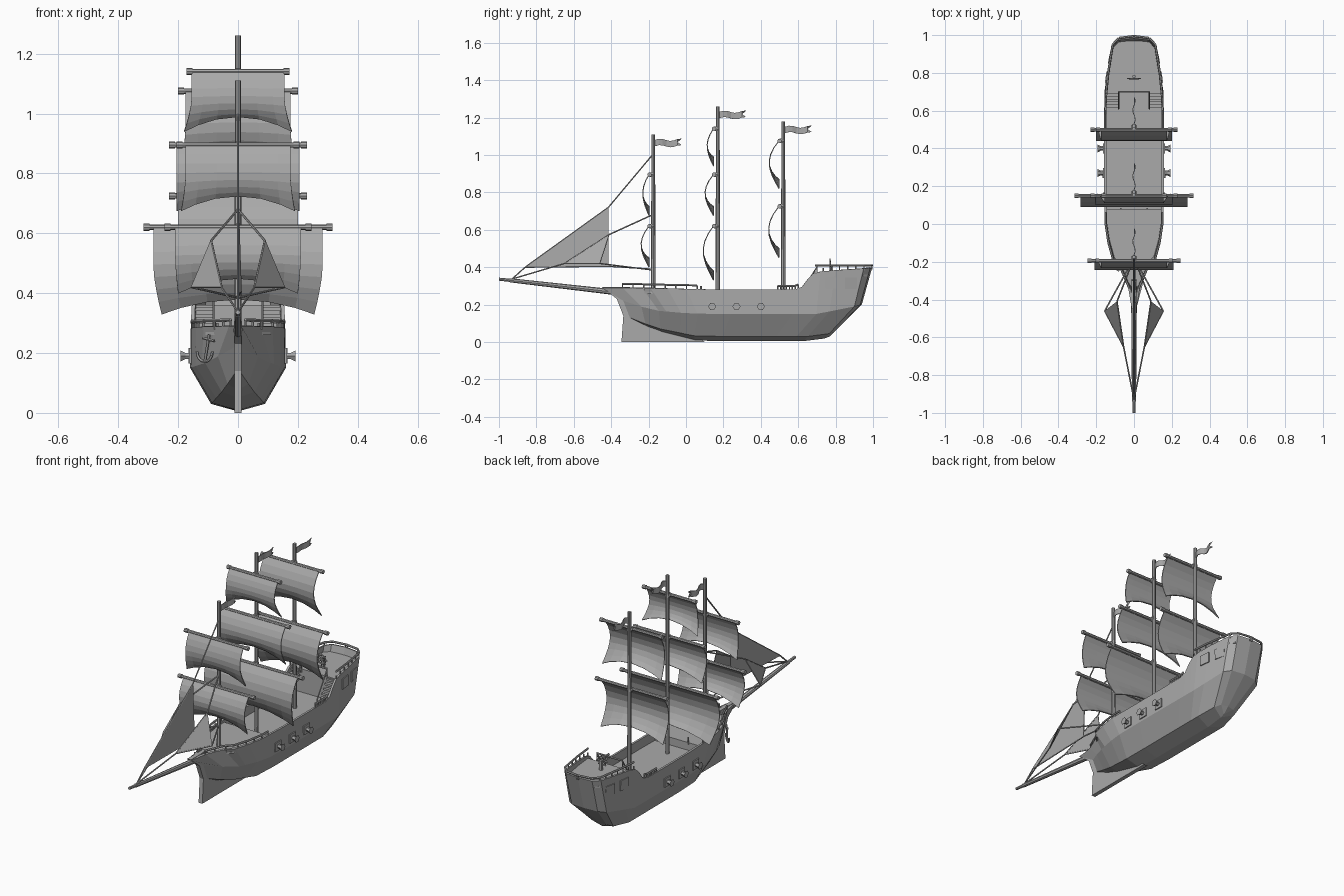
import bpy, bmesh, math
from mathutils import Vector

cube = bpy.data.objects.get("Cube")
if cube:
    bpy.data.objects.remove(cube, do_unlink=True)

grey = bpy.data.materials.new("plain_grey")
grey.use_nodes = True
grey.diffuse_color = (0.4, 0.4, 0.4, 1)
bsdf = next(n for n in grey.node_tree.nodes if n.type == 'BSDF_PRINCIPLED')
bsdf.inputs["Base Color"].default_value = grey.diffuse_color


def mesh(name, verts, faces, thick=0.0, offset=0.0):
    bm = bmesh.new()
    vs = [bm.verts.new(v) for v in verts]
    for f in faces:
        bm.faces.new([vs[i] for i in f])
    bmesh.ops.remove_doubles(bm, verts=bm.verts, dist=0.0001)
    bmesh.ops.recalc_face_normals(bm, faces=bm.faces)
    me = bpy.data.meshes.new(name)
    bm.to_mesh(me)
    bm.free()
    me.materials.append(grey)
    ob = bpy.data.objects.new(name, me)
    bpy.context.collection.objects.link(ob)
    if thick:
        mod = ob.modifiers.new("thickness", 'SOLIDIFY')
        mod.thickness, mod.offset = thick, offset
    return ob


def rods(name, pairs, r, r2=None, sides=6):
    """Straight round bars between pairs of points, joined in one object."""
    verts, faces = [], []
    for a, b in pairs:
        a, b = Vector(a), Vector(b)
        q = (b - a).to_track_quat('Z', 'Y')
        n = len(verts)
        for p, rad in ((a, r), (b, r if r2 is None else r2)):
            for k in range(sides):
                t = 2 * math.pi * k / sides
                verts.append(p + q @ Vector((rad * math.cos(t), rad * math.sin(t), 0)))
        faces += [(n + k, n + (k + 1) % sides, n + sides + (k + 1) % sides, n + sides + k)
                  for k in range(sides)]
        faces += [tuple(n + k for k in range(sides))[::-1],
                  tuple(n + sides + k for k in range(sides))]
    return mesh(name, verts, faces)


def chain(points):
    return list(zip(points, points[1:]))


def box(name, lo, hi):
    verts = [(x, y, z) for x in (lo[0], hi[0]) for y in (lo[1], hi[1]) for z in (lo[2], hi[2])]
    return mesh(name, verts, [(0, 1, 3, 2), (4, 6, 7, 5), (0, 4, 5, 1),
                              (2, 3, 7, 6), (0, 2, 6, 4), (1, 5, 7, 3)])


def grid(name, rows, thick=0.0, offset=0.0):
    w = len(rows[0])
    faces = [(i * w + j, i * w + j + 1, (i + 1) * w + j + 1, (i + 1) * w + j)
             for i in range(len(rows) - 1) for j in range(w - 1)]
    return mesh(name, [p for r in rows for p in r], faces, thick, offset)


# Hull rails: y, half width, height
sheer = [(-.45, .012, .29), (-.34, .03, .29), (-.235, .075, .289), (-.19, .115, .288),
         (-.1, .14, .286), (0, .155, .284), (.2, .158, .28), (.58, .158, .28),
         (.62, .157, .295), (.65, .156, .335), (.68, .154, .365), (.72, .15, .377),
         (.8, .142, .384), (.95, .118, .393), (.985, .085, .396), (.995, 0, .397)]
chine = [(-.335, .012, .22), (-.18, .1, .17), (.02, .155, .152), (.2, .16, .15),
         (.7, .157, .15), (.9, .12, .19), (.931, .085, .198), (.94, 0, .2)]
bilge = [(-.3, .012, .13), (-.16, .05, .075), (.06, .09, .03), (.7, .09, .03),
         (.766, .07, .045), (.792, .045, .058), (.8, 0, .06)]
keel = [(-.28, 0, .11), (-.16, 0, .06), (.06, 0, .005), (.7, 0, .005), (.77, 0, .03)]


def at(rail, y):
    y = min(max(y, rail[0][0]), rail[-1][0])
    for a, b in zip(rail, rail[1:]):
        if y <= b[0]:
            return Vector(a).lerp(Vector(b), (y - a[0]) / (b[0] - a[0]))


rows = []
for st in sheer:
    t = (st[0] - sheer[0][0]) / (sheer[-1][0] - sheer[0][0])
    half = [Vector(st)] + [at(r, r[0][0] + t * (r[-1][0] - r[0][0])) for r in (chine, bilge, keel)]
    rows.append([(p[1], p[0], p[2]) for p in half] +
                [(-p[1], p[0], p[2]) for p in half[-2::-1]])
grid("hull", rows, 0.012, -1)

# Stem and keel plate
prof = [(-.45, .295), (-.37, .23), (-.335, .14), (-.345, 0), (.1, 0),
        (.06, .03), (-.28, .2), (-.3, .295)]
n = len(prof)
mesh("stem_plate", [(x, y, z) for x in (-.012, .012) for y, z in prof],
     [tuple(range(n)), tuple(range(n, 2 * n))] +
     [(i, (i + 1) % n, n + (i + 1) % n, n + i) for i in range(n)])


# Decks and the walls where they step
def deck(name, y0, y1, z):
    ys = [y0] + [s[0] for s in sheer if y0 < s[0] < y1] + [y1]
    grid(name, [[(s * (at(sheer, y)[1] - .007), y, z) for s in (-1, 1)] for y in ys], 0.01, 0)


deck("fore_deck", -.33, .08, .265)
deck("main_deck", .07, .71, .22)
deck("poop_deck", .70, .97, .355)
box("poop_bulkhead", (-.149, .70, .22), (.149, .71, .36))
box("fore_bulkhead", (-.152, .07, .22), (.152, .08, .27))

# Stairs and railings on both sides
for s, side in ((1, "left"), (-1, "right")):
    for i in range(6):
        y, z = .615 + i * .015, .243 + i * .022
        box(side + "_stair", (s * .085, y, z - .012), (s * .15, y + .018, z))
    rods(side + "_stair_rail", [((s * .082, .61, .26), (s * .082, .70, .40)),
                                ((s * .082, .61, .22), (s * .082, .61, .26)),
                                ((s * .082, .70, .34), (s * .082, .70, .41))], .004)
    rods(side + "_fore_step_post", [((s * .07, .08, .26), (s * .07, .08, .30))], .005)
    for name, y0, y1, lift in (("fore_rail", -.34, .06, .02), ("waist_rail", .49, .6, .02),
                               ("poop_rail", .69, .995, .018)):
        ys = [y0] + [q[0] for q in sheer if y0 < q[0] < y1] + [y1]
        line = [at(sheer, y) for y in ys]
        top = [(s * max(p[1] - .005, 0), p[0], .41 if "poop" in name else p[2] + lift) for p in line]
        rods(side + "_" + name, chain(top), .006)
        posts = [at(sheer, y0 + (y1 - y0) * k / 7) for k in range(8)]
        rods(side + "_" + name + "_posts",
             [((s * (p[1] - .005), p[0], p[2] - .01), (s * (p[1] - .005), p[0], p[2] + lift))
              for p in posts], .004)
rods("poop_front_rail", [((-.082, .70, .405), (.082, .70, .405))], .005)

# Steering wheel
hub = Vector((0, .77, .41))
ring = [hub + Vector((math.cos(k * math.pi / 4), 0, math.sin(k * math.pi / 4))) * .026
        for k in range(9)]
rods("wheel_rim", chain(ring), .004)
rods("wheel_spokes", [(hub, hub + (p - hub) * 1.4) for p in ring[:8]], .0025)
box("wheel_stand", (-.008, .775, .355), (.008, .787, .415))


# Gun ports, guns and stern windows
def side_plate(name, s, y0, y1, z0, z1):
    def skin(y, z):
        a, b = at(chine, y), at(sheer, y)
        return s * (a[1] + (b[1] - a[1]) * (z - a[2]) / (b[2] - a[2]) + .002)
    mesh(name, [(skin(y, z), y, z) for y, z in ((y0, z0), (y1, z0), (y1, z1), (y0, z1))],
         [(0, 1, 2, 3)], .008)


for s, side in ((1, "left"), (-1, "right")):
    for y in (.14, .27, .40):
        side_plate(side + "_gun_port", s, y - .027, y + .027, .165, .216)
        rods(side + "_gun_barrel", [((s * .145, y, .19), (s * .183, y, .19))], .012)
        rods(side + "_gun_muzzle", [((s * .176, y, .19), (s * .192, y, .19))], .012, .021)
    for y in (.745, .85):
        side_plate(side + "_stern_window", s, y, y + .062, .285, .345)


# Anchor on the right bow
def anchor_point(u, z):
    return Vector((-.105 + u * .75, -.228 - u * .6, z))


arc = [anchor_point(.034 * math.sin(t) - .008, .205 - .034 * math.cos(t))
       for t in [k * math.pi / 8 - math.pi / 2 for k in range(9)]]
rods("anchor_arms", chain(arc), .005)
rods("anchor_shank", [(anchor_point(-.008, .17), anchor_point(.012, .262))], .005)
rods("anchor_stock", [(anchor_point(-.016, .25), anchor_point(.034, .24))], .005)

# Bowsprit
rods("bowsprit", [((0, -.28, .255), (0, -.94, .33))], .016, .011, 8)
rods("bowsprit_tip", [((0, -.92, .328), (0, -1, .336))], .009, .008, 8)


# Square sails: bellied cloth hung from a yard
def square_sail(name, y, z, yard, w, w_low, drop, belly):
    rods(name + "_yard", [((-yard, y, z), (yard, y, z))], .009, sides=8)
    rods(name + "_yard_ends", [((s * (yard - .02), y, z), (s * yard, y, z)) for s in (-1, 1)],
         .012, sides=8)
    rods(name + "_yard_tie", [((0, y, z), (0, y + .025, z))], .014)
    sail = []
    for i in range(8):
        t = i / 7
        half = w + (w_low - w) * max(0, (t - .45) / .55) ** 1.5
        sail.append([(half * u, y - .003 - belly * math.sin(math.pi * t ** .9),
                      z - drop * t + .05 * t ** 3 * (1 - u * u))
                     for u in (-1, -.75, -.4, 0, .4, .75, 1)])
    grid(name, sail, .005)


# Masts, flags and their sails
square_sail("fore_upper_sail", -.195, .895, .205, .175, .19, .22, .033)
square_sail("fore_lower_sail", -.195, .62, .245, .21, .2, .22, .042)
square_sail("main_top_sail", .15, 1.14, .172, .155, .18, .2, .034)
square_sail("main_middle_sail", .15, .895, .23, .205, .205, .22, .045)
square_sail("main_lower_sail", .15, .62, .315, .283, .255, .29, .055)
square_sail("mizzen_upper_sail", .5, 1.075, .2, .175, .19, .255, .052)
square_sail("mizzen_lower_sail", .5, .725, .23, .2, .2, .275, .055)
for name, y, top in (("fore", -.175, 1.11), ("main", .17, 1.26), ("mizzen", .52, 1.18)):
    rods(name + "_mast", [((0, y, .21), (0, y, top))], .012, .01, 8)
    flag = []
    for i in range(8):
        t = i / 7
        x, z = .007 * math.sin(t * 9), top - .045 + .006 * math.sin(t * 8)
        notch = .025 if i == 7 else 0
        flag.append([(x, y + .01 + .14 * t, z + .016), (x, y + .01 + .14 * t - notch, z),
                     (x, y + .01 + .14 * t, z - .018)])
    grid(name + "_flag", flag, .004)

# Jibs and their stays
tip = (0, -.93, .337)
peak, tack, clew = (0, -.415, .72), (0, -.86, .4), (.01, -.415, .405)
mesh("centre_jib", [tack, peak, clew], [(0, 1, 2)], .005)
rods("centre_stay", chain([tip, tack, peak, (0, -.18, 1.0)]) +
     [(clew, (0, -.18, .39)), (tack, clew)], .004)
for s, side in ((1, "left"), (-1, "right")):
    tack, peak, clew = (s * .055, -.65, .42), (s * .09, -.41, .575), (s * .155, -.46, .42)
    mesh(side + "_jib", [tack, peak, clew], [(0, 1, 2)], .005)
    rods(side + "_stay", chain([tip, tack, peak, (0, -.18, .68)]) +
         [(clew, (0, -.18, .385)), (tack, clew)], .004)
